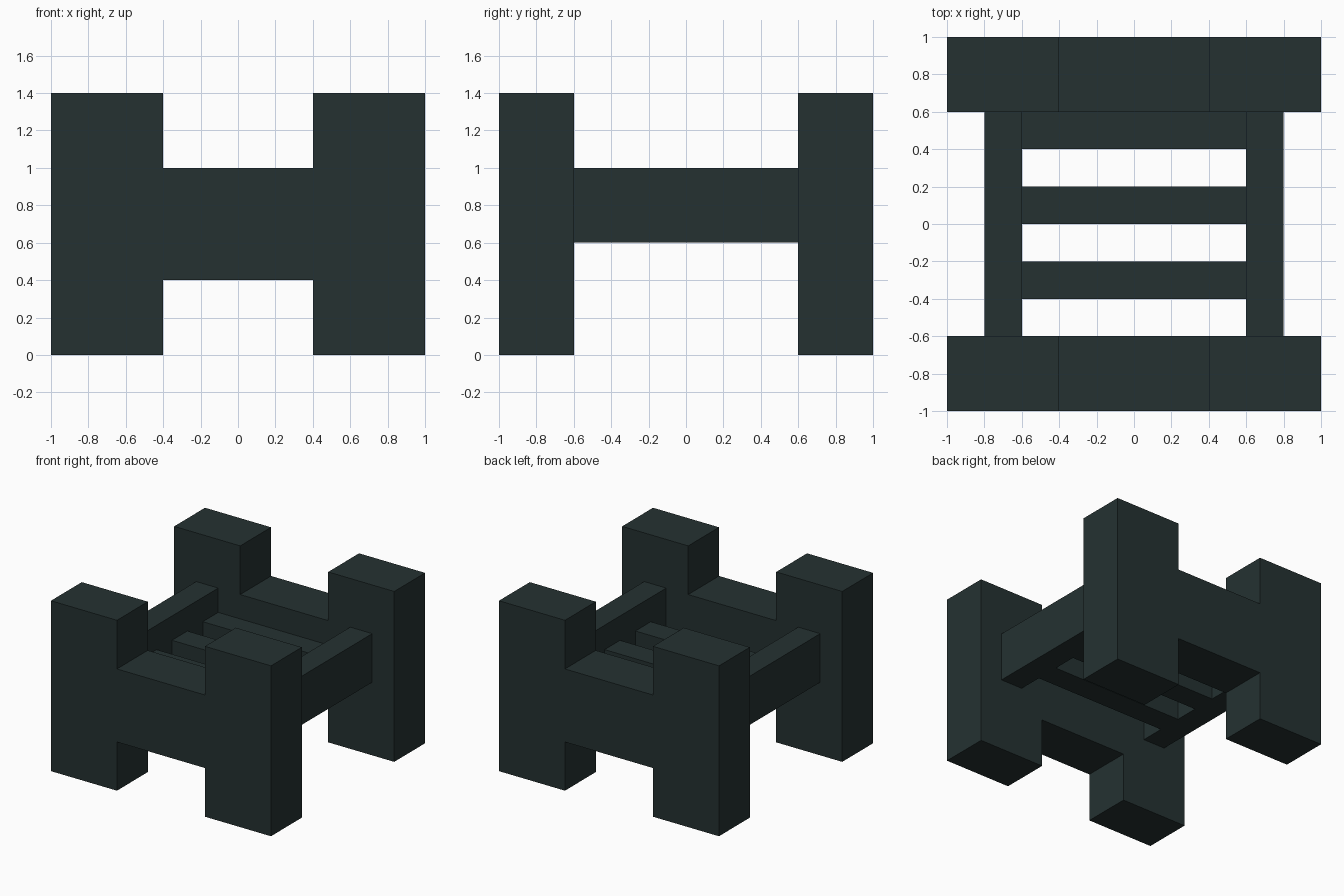
import bpy
import bmesh

# Remove the default cube
cube = bpy.data.objects.get("Cube")
if cube:
    bpy.data.objects.remove(cube, do_unlink=True)

# Single dark slate colour
COLOUR = (0.018, 0.031, 0.031, 1.0)
slate = bpy.data.materials.new("dark_slate")
slate.use_nodes = True
slate.diffuse_color = COLOUR
slate.node_tree.nodes["Principled BSDF"].inputs["Base Color"].default_value = COLOUR


def extrude_profile(name, profile, y0, y1):
    """Extrude an x-z outline from y0 to y1."""
    bm = bmesh.new()
    face = bm.faces.new([bm.verts.new((x, y0, z)) for x, z in profile])
    geom = bmesh.ops.extrude_face_region(bm, geom=[face])["geom"]
    verts = [g for g in geom if isinstance(g, bmesh.types.BMVert)]
    bmesh.ops.translate(bm, verts=verts, vec=(0, y1 - y0, 0))
    bmesh.ops.recalc_face_normals(bm, faces=bm.faces)
    mesh = bpy.data.meshes.new(name)
    bm.to_mesh(mesh)
    bm.free()
    mesh.materials.append(slate)
    obj = bpy.data.objects.new(name, mesh)
    bpy.context.collection.objects.link(obj)
    return obj


def box(name, x0, x1, y0, y1, z0, z1):
    return extrude_profile(name, [(x0, z0), (x1, z0), (x1, z1), (x0, z1)], y0, y1)


# H-shaped end panels: two posts joined by a crossbar
half = [(0.4, 0.4), (0.4, 0), (1, 0), (1, 1.4), (0.4, 1.4), (0.4, 1)]
h_outline = half + [(-x, z) for x, z in reversed(half)]
extrude_profile("front_panel", h_outline, -1, -0.6)
extrude_profile("back_panel", h_outline, 0.6, 1)

# Side rails between the panels
box("left_rail", 0.6, 0.8, -0.6, 0.6, 0.6, 1)
box("right_rail", -0.8, -0.6, -0.6, 0.6, 0.6, 1)

# Slats between the rails
for i, y in enumerate((-0.4, 0, 0.4)):
    box(f"slat_{i + 1}", -0.6, 0.6, y, y + 0.2, 0.6, 0.8)
